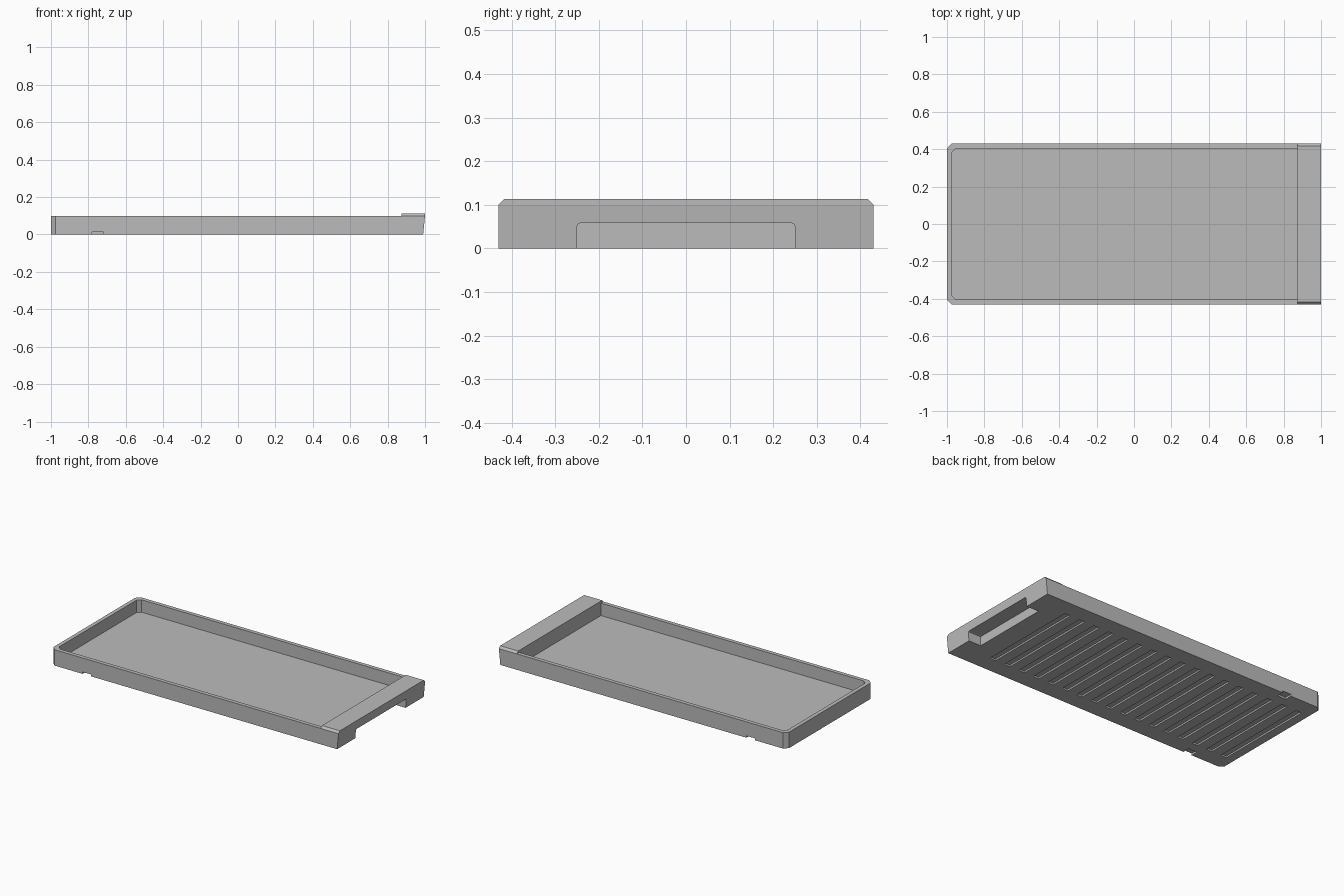
import bpy
import bmesh

cube = bpy.data.objects.get("Cube")
if cube:
    bpy.data.objects.remove(cube, do_unlink=True)

grey = bpy.data.materials.new("plain grey")
grey.use_nodes = True
grey.diffuse_color = (0.5, 0.5, 0.5, 1)
grey.node_tree.nodes["Principled BSDF"].inputs["Base Color"].default_value = (0.5, 0.5, 0.5, 1)


def add_prism(bm, outline, offset):
    """Extrude a closed outline of 3D points along an offset."""
    face = bm.faces.new([bm.verts.new(p) for p in outline])
    new = bmesh.ops.extrude_face_region(bm, geom=[face])["geom"]
    bmesh.ops.translate(bm, vec=offset, verts=[v for v in new if isinstance(v, bmesh.types.BMVert)])
    bmesh.ops.recalc_face_normals(bm, faces=bm.faces)


def make(name, prisms):
    bm = bmesh.new()
    for outline, offset in prisms:
        add_prism(bm, outline, offset)
    mesh = bpy.data.meshes.new(name)
    bm.to_mesh(mesh)
    bm.free()
    mesh.materials.append(grey)
    obj = bpy.data.objects.new(name, mesh)
    bpy.context.collection.objects.link(obj)
    return obj


def box(x0, x1, y0, y1, z0, z1):
    return [(x0, y0, z0), (x1, y0, z0), (x1, y1, z0), (x0, y1, z0)], (0, 0, z1 - z0)


def clipped(x0, x1, y, cut, z):
    """Rectangle with its two left corners cut off."""
    return [(x0 + cut, -y, z), (x1, -y, z), (x1, y, z), (x0 + cut, y, z),
            (x0, y - cut, z), (x0, cut - y, z)]


def combine(target, tool, operation):
    mod = target.modifiers.new(tool.name, "BOOLEAN")
    mod.operation = operation
    mod.solver = "EXACT"
    mod.object = tool
    tool.hide_render = True
    bpy.context.view_layer.objects.active = target
    bpy.ops.object.modifier_apply(modifier=mod.name)
    bpy.data.objects.remove(tool, do_unlink=True)


# Tray body, with the end wall leaning slightly inwards at the bottom
END, HALF, TOP, LIP, FLOOR = 1.0, 0.43, 0.1, 0.113, 0.022
tray = make("tray", [(clipped(-END, END, HALF, 0.025, 0), (0, 0, TOP))])
for v in tray.data.vertices:
    if v.co.x > 0.99 and v.co.z < 0.01:
        v.co.x = 0.99

# Shallow basin
basin = make("basin_cutter", [(clipped(-0.975, 0.875, 0.405, 0.022, FLOOR), (0, 0, 0.2))])
combine(tray, basin, "DIFFERENCE")

# Finger recess under the end wall, with softened upper corners
w, h, r = 0.25, 0.058, 0.008
half = [(w, -0.05), (w, h - r), (w - r * 0.3, h - r * 0.3), (w - r, h)]
section = half + [(-y, z) for y, z in reversed(half)]
recess = make("recess_cutter", [([(0.905, y, z) for y, z in section], (0.2, 0, 0))])
combine(tray, recess, "DIFFERENCE")

# Row of grooves across the underside
grooves = make("groove_cutter", [box(x - 0.02, x + 0.02, -0.325, 0.325, -0.02, 0.01)
                                 for x in [0.755 - 0.105 * i for i in range(17)]])
combine(tray, grooves, "DIFFERENCE")

# Small notches at the bottom of both long sides
notches = make("notch_cutter", [box(-0.78, -0.72, min(a, b), max(a, b), -0.02, 0.012)
                                for a, b in ((0.385, 0.5), (-0.385, -0.5))])
combine(tray, notches, "DIFFERENCE")

# Raised end lip with bevelled ends
slope = LIP - TOP
lip_section = [(-HALF, TOP), (HALF, TOP), (HALF - slope, LIP), (slope - HALF, LIP)]
make("end_lip", [([(0.875, y, z) for y, z in lip_section], (0.125, 0, 0))])
